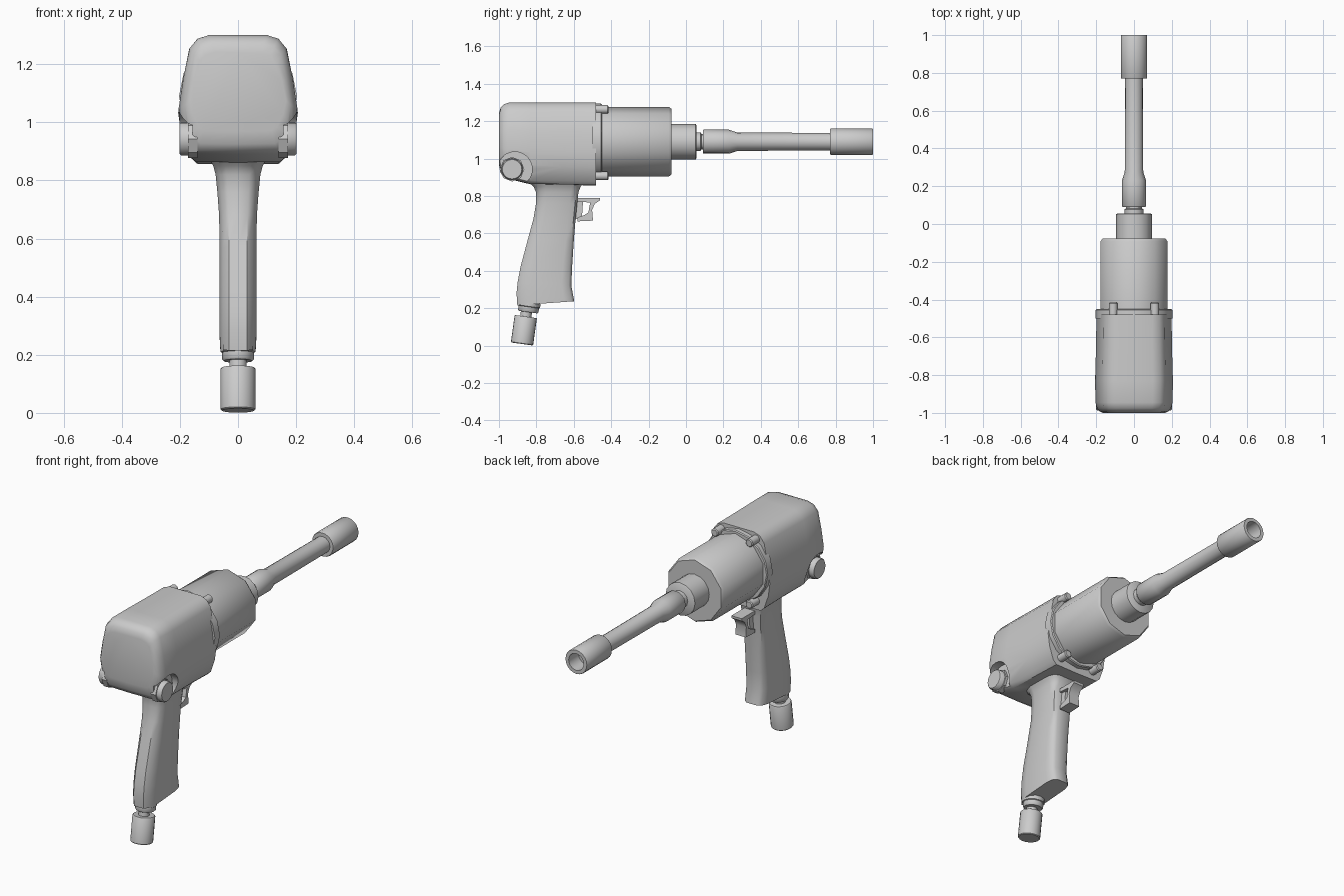
import bpy, bmesh, math
from mathutils import Vector

if "Cube" in bpy.data.objects:
    bpy.data.objects.remove(bpy.data.objects["Cube"])

AXIS_Z = 1.09  # height of the drive line


def loft(name, rings):
    """Skin a list of closed rings and cap both ends."""
    bm = bmesh.new()
    rows = [[bm.verts.new(p) for p in ring] for ring in rings]
    n = len(rows[0])
    for a, b in zip(rows, rows[1:]):
        for i in range(n):
            j = (i + 1) % n
            bm.faces.new((a[i], a[j], b[j], b[i]))
    bm.faces.new(rows[0])
    bm.faces.new(rows[-1])
    bmesh.ops.recalc_face_normals(bm, faces=bm.faces)
    mesh = bpy.data.meshes.new(name)
    bm.to_mesh(mesh)
    bm.free()
    obj = bpy.data.objects.new(name, mesh)
    bpy.context.collection.objects.link(obj)
    return obj


def lathe(name, profile, origin=(0, 0, AXIS_Z), axis=(0, 1, 0), n=20):
    """Turn (radius, distance) pairs around an axis."""
    q = Vector((0, 0, 1)).rotation_difference(Vector(axis).normalized())
    rings = []
    for r, t in profile:
        ring = []
        for i in range(n):
            a = math.tau * i / n + math.pi / 2
            ring.append(Vector(origin) + q @ Vector((r * math.cos(a), r * math.sin(a), t)))
        rings.append(ring)
    return loft(name, rings)


def mirrored(half):
    """Close a half outline of (x, v) pairs across x = 0."""
    return half + [(-x, v) for x, v in reversed(half) if x > 0]


def cut(obj, cutter):
    mod = obj.modifiers.new("cut", 'BOOLEAN')
    mod.operation, mod.solver, mod.object = 'DIFFERENCE', 'EXACT', cutter
    bpy.context.view_layer.objects.active = obj
    bpy.ops.object.modifier_apply(modifier=mod.name)
    bpy.data.objects.remove(cutter)


# motor housing: v runs 0 at the top to 1 at the bottom
outline = mirrored([(0, 0), (.1, 0), (.14, .03), (.168, .11), (.19, .36), (.206, .61),
                    (.195, .78), (.168, .95), (.145, .995), (0, 1)])
stations = [(-1.0, .80, 1.24, .97), (-.992, .88, 1.27, .925), (-.975, .95, 1.29, .90),
            (-.945, .99, 1.3, .89), (-.83, 1, 1.3, .862), (-.65, .975, 1.3, .86),
            (-.48, .965, 1.3, .855)]
housing = loft("motor_housing", [[(x * s, y, top + (bot - top) * v) for x, v in outline]
                                 for y, s, top, bot in stations])

# side recesses with selector knobs
for side, s in (("right", 1), ("left", -1)):
    cut(housing, lathe("recess_cutter", [(.093, .157), (.093, .3)],
                       (0, -.915, .943), (s, 0, 0), 24))
    lathe("knob_collar_" + side, [(.066, .14), (.066, .172)], (0, -.93, .943), (s, 0, 0), 8)
    lathe("knob_" + side, [(.057, .14), (.057, .195), (.052, .201)],
          (0, -.93, .943), (s, 0, 0), 20)

# flange and its four screws
lathe("flange", [(.203, -.5), (.203, -.455), (.198, -.45)], n=16)
for x in (-.11, .11):
    for z in (.907, 1.263):
        lathe("flange_screw", [(.023, -.5), (.023, -.42), (.018, -.415)], (x, 0, z), n=12)

# hammer drum, nose and drive shaft
lathe("hammer_drum", [(.186, -.47), (.186, -.092), (.176, -.078)], n=10)
lathe("nose", [(.094, -.1), (.094, .052), (.09, .055)], n=16)
lathe("anvil", [(.05, .04), (.05, .078), (.042, .082), (.042, .11)], n=12)
lathe("extension_shaft", [(.06, .09), (.064, .095), (.064, .23), (.049, .275), (.047, .79)], n=16)
lathe("socket", [(.067, .77), (.07, .775), (.07, .997), (.068, 1.0), (.048, 1.0), (.048, .91)])

# handle: v runs 0 at the back to 1 at the front
grip = mirrored([(0, 0), (.5, 0), (.82, .08), (1, .26), (1, .82), (.85, .95), (.55, 1), (0, 1)])
grip_levels = [  # back y, back z, front y, front z, half width
    (-.902, .215, -.598, .237, .062), (-.906, .28, -.6, .25, .063),
    (-.9, .34, -.613, .32, .063), (-.885, .42, -.609, .42, .063),
    (-.845, .57, -.6, .56, .063), (-.815, .68, -.59, .68, .065),
    (-.802, .76, -.582, .76, .071), (-.802, .82, -.575, .82, .077),
    (-.815, .85, -.563, .85, .085), (-.85, .88, -.545, .875, .1)]
loft("handle", [[(x * w, yb + (yf - yb) * v, zb + (zf - zb) * v) for x, v in grip]
                for yb, zb, yf, zf, w in grip_levels])

# trigger: a hooked blade with a narrow guide behind it
blade = [(-.59, .79), (-.46, .79), (-.461, .776), (-.488, .758), (-.502, .725), (-.497, .668),
         (-.58, .664), (-.58, .685), (-.543, .698), (-.522, .712), (-.512, .765), (-.59, .77)]
loft("trigger", [[(x, y, z) for y, z in blade] for x in (-.033, .033)])
loft("trigger_guide", [[(x, y, z) for y, z in
                        [(-.6, .67), (-.556, .69), (-.55, .78), (-.6, .78)]]
                       for x in (-.018, .018)])

# air inlet, tilted along the handle
foot, tilt = (0, -.877, .0085), (0, .14, 1)
lathe("air_coupling", [(.056, 0), (.06, .004), (.06, .144), (.057, .148)], foot, tilt)
lathe("inlet_neck", [(.03, .13), (.03, .2)], foot, tilt, 16)
lathe("inlet_nut", [(.05, .172), (.055, .178), (.055, .2), (.06, .203), (.06, .225)],
      (0, -.868, .0085), tilt, 12)

bpy.ops.object.select_all(action='SELECT')
bpy.context.view_layer.objects.active = housing
bpy.ops.object.shade_smooth_by_angle(angle=math.radians(40))
